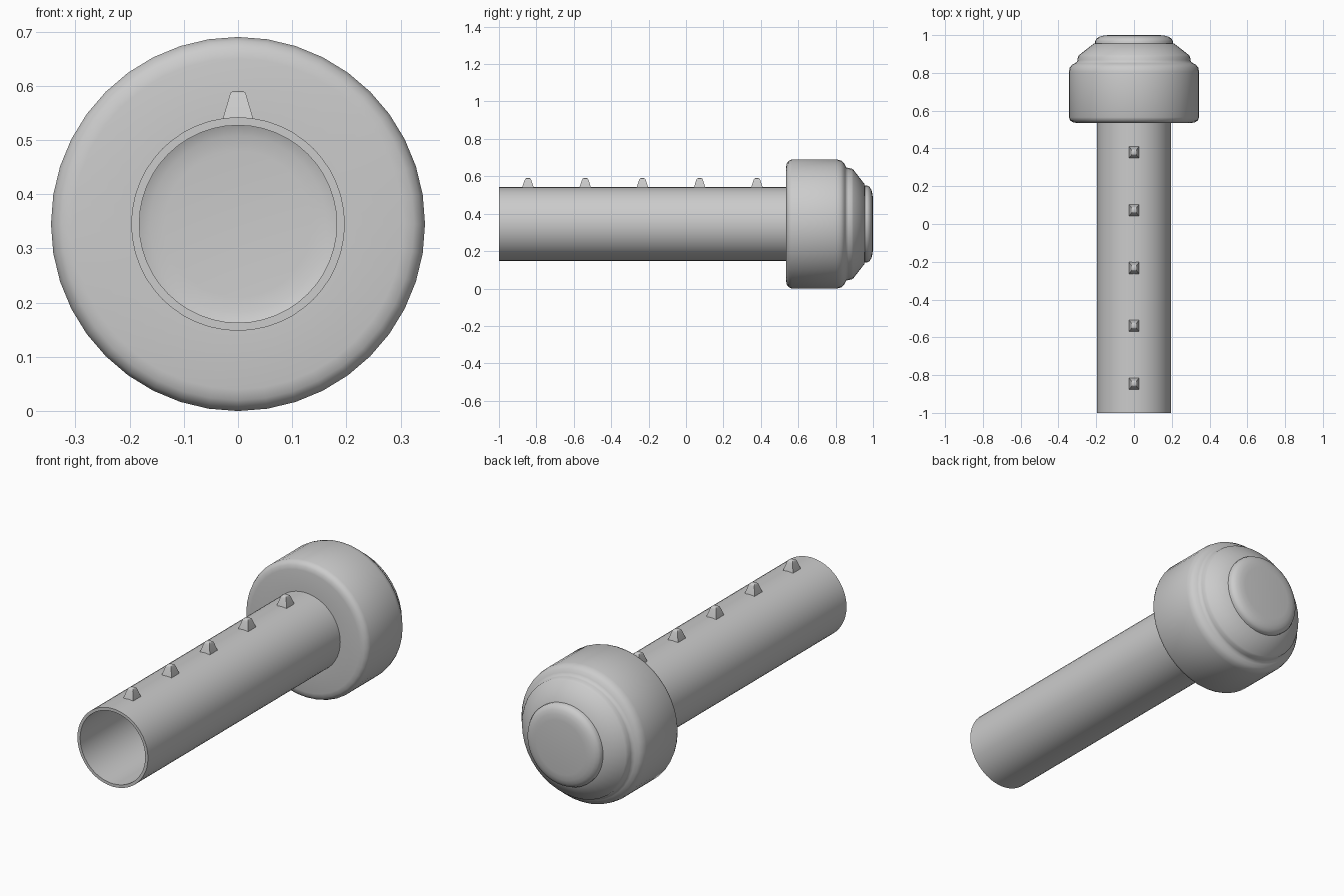
import bpy, bmesh, math

if "Cube" in bpy.data.objects:
    bpy.data.objects.remove(bpy.data.objects["Cube"])

AXIS_Z = 0.345


def finish(bm, name, angle):
    bmesh.ops.recalc_face_normals(bm, faces=bm.faces)
    mesh = bpy.data.meshes.new(name)
    bm.to_mesh(mesh)
    bm.free()
    obj = bpy.data.objects.new(name, mesh)
    bpy.context.collection.objects.link(obj)
    bpy.ops.object.select_all(action='DESELECT')
    obj.select_set(True)
    bpy.context.view_layer.objects.active = obj
    bpy.ops.object.shade_smooth_by_angle(angle=math.radians(angle))
    return obj


def lathe(name, profile, sides, closed=False, cap_end=False, angle=35):
    """Revolve (y, radius) points around the long axis."""
    bm = bmesh.new()
    rings = []
    for y, r in profile:
        rings.append([bm.verts.new((r * math.sin(2 * math.pi * i / sides), y,
                                    AXIS_Z + r * math.cos(2 * math.pi * i / sides)))
                      for i in range(sides)])
    pairs = list(zip(rings, rings[1:]))
    if closed:
        pairs.append((rings[-1], rings[0]))
    for a, b in pairs:
        for i in range(sides):
            j = (i + 1) % sides
            bm.faces.new((a[i], a[j], b[j], b[i]))
    if cap_end:
        bm.faces.new(rings[-1])
    return finish(bm, name, angle)


# Hollow tube, running through the head up to the end cap
lathe("tube", [(-1, 0.182), (-1, 0.197), (0.965, 0.197), (0.965, 0.182)], 48, closed=True)

# Wide collar with rounded rims and stepped cone behind it
lathe("head", [(0.535, 0.19), (0.535, 0.305), (0.539, 0.325), (0.549, 0.338), (0.565, 0.345),
               (0.805, 0.345), (0.828, 0.340), (0.843, 0.328), (0.851, 0.313),
               (0.857, 0.303), (0.868, 0.299), (0.885, 0.297), (0.895, 0.290),
               (0.955, 0.213), (0.957, 0.195)], 40, angle=50)

# Rounded end cap
lathe("end_cap", [(0.94, 0.206), (0.968, 0.206), (0.981, 0.199), (0.991, 0.183),
                  (0.997, 0.163), (1.0, 0.135)], 40, cap_end=True, angle=50)


# Row of tapered studs along the top of the tube
def stud(name, y):
    bm = bmesh.new()
    rings = []
    for z, hx, hy in [(0.530, 0.029, 0.034), (0.543, 0.027, 0.030), (0.580, 0.016, 0.018),
                      (0.587, 0.014, 0.014), (0.590, 0.010, 0.009)]:
        rings.append([bm.verts.new((sx * hx, y + sy * hy, z))
                      for sx, sy in ((-1, -1), (1, -1), (1, 1), (-1, 1))])
    for a, b in zip(rings, rings[1:]):
        for i in range(4):
            j = (i + 1) % 4
            bm.faces.new((a[i], a[j], b[j], b[i]))
    bm.faces.new(rings[-1])
    bm.faces.new(rings[0][::-1])
    finish(bm, name, 40)


for k in range(5):
    stud(f"stud_{k + 1}", -0.845 + 0.306 * k)
